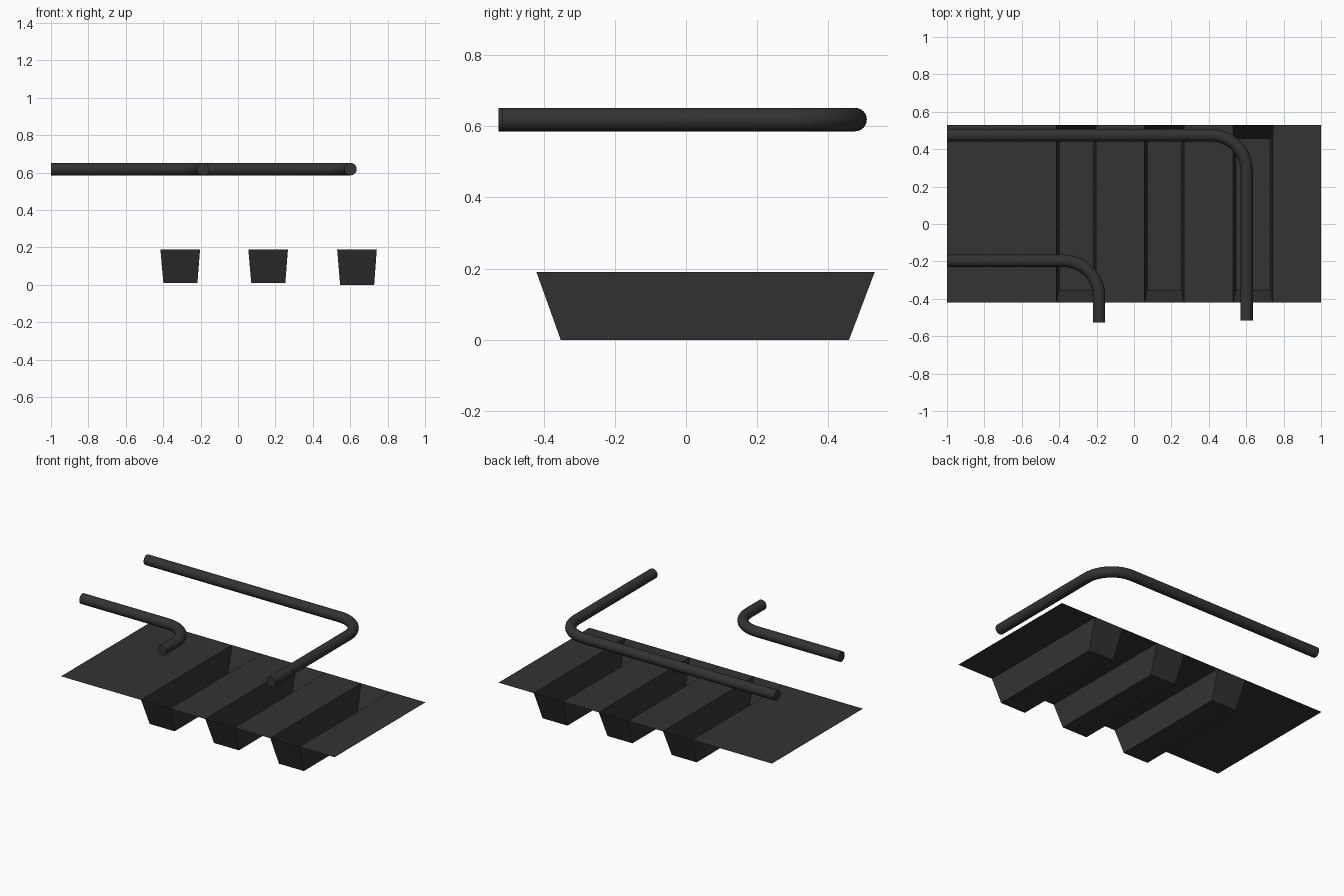
import bpy
import bmesh
import math

old = bpy.data.objects.get("Cube")
if old:
    bpy.data.objects.remove(old, do_unlink=True)

charcoal = bpy.data.materials.new("charcoal")
charcoal.use_nodes = True
COLOUR = (0.033, 0.033, 0.033, 1)
charcoal.diffuse_color = COLOUR
charcoal.node_tree.nodes["Principled BSDF"].inputs["Base Color"].default_value = COLOUR

FRONT, BACK, TOP = -0.42, 0.53, 0.19


def mesh_object(name, bm):
    mesh = bpy.data.meshes.new(name)
    bm.to_mesh(mesh)
    bm.free()
    mesh.materials.append(charcoal)
    obj = bpy.data.objects.new(name, mesh)
    bpy.context.collection.objects.link(obj)
    return obj


def ring(bm, x0, x1, y0, y1, z):
    return [bm.verts.new((x, y, z)) for x, y in ((x0, y0), (x1, y0), (x1, y1), (x0, y1))]


# Troughs: open on top, tapering down to a smaller floor
troughs = [(-0.415, 0.01), (0.055, 0.01), (0.53, 0)]
WIDTH = 0.212
bm = bmesh.new()
for x, floor in troughs:
    rim = ring(bm, x, x + WIDTH, FRONT, BACK, TOP)
    base = ring(bm, x + 0.016, x + WIDTH - 0.014, FRONT + 0.068, BACK - 0.072, floor)
    bm.faces.new(base)
    for i in range(4):
        j = (i + 1) % 4
        bm.faces.new((rim[j], rim[i], base[i], base[j]))
mesh_object("troughs", bm)

# Flat deck strips between the troughs
bm = bmesh.new()
left = -1
for x in [t[0] for t in troughs] + [1]:
    bm.faces.new(ring(bm, left, x, FRONT, BACK, TOP))
    left = x + WIDTH
mesh_object("deck", bm)


# Bent pipes: a straight run along x, a quarter bend, then a run to the front
def pipe(name, corner_x, corner_y, end_y, bend, radius=0.033, z=0.619, sides=24, steps=12):
    stations = [(-1, corner_y, math.pi / 2)]
    for i in range(steps + 1):
        a = math.pi / 2 * (1 - i / steps)
        stations.append((corner_x - bend + bend * math.cos(a),
                         corner_y - bend + bend * math.sin(a), a))
    stations.append((corner_x, end_y, 0))
    bm = bmesh.new()
    rings = []
    for x, y, a in stations:
        loop = []
        for k in range(sides):
            t = math.tau * k / sides
            r = radius * math.cos(t)
            loop.append(bm.verts.new((x + r * math.cos(a), y + r * math.sin(a),
                                      z + radius * math.sin(t))))
        rings.append(loop)
    for a, b in zip(rings, rings[1:]):
        for k in range(sides):
            n = (k + 1) % sides
            bm.faces.new((a[k], a[n], b[n], b[k]))
    bm.faces.new(rings[0])
    bm.faces.new(rings[-1])
    bmesh.ops.recalc_face_normals(bm, faces=bm.faces)
    obj = mesh_object(name, bm)
    bpy.ops.object.select_all(action="DESELECT")
    obj.select_set(True)
    bpy.context.view_layer.objects.active = obj
    bpy.ops.object.shade_smooth_by_angle(angle=math.radians(40))


pipe("long_pipe", 0.602, 0.475, -0.515, 0.19)
pipe("short_pipe", -0.187, -0.197, -0.527, 0.19)
